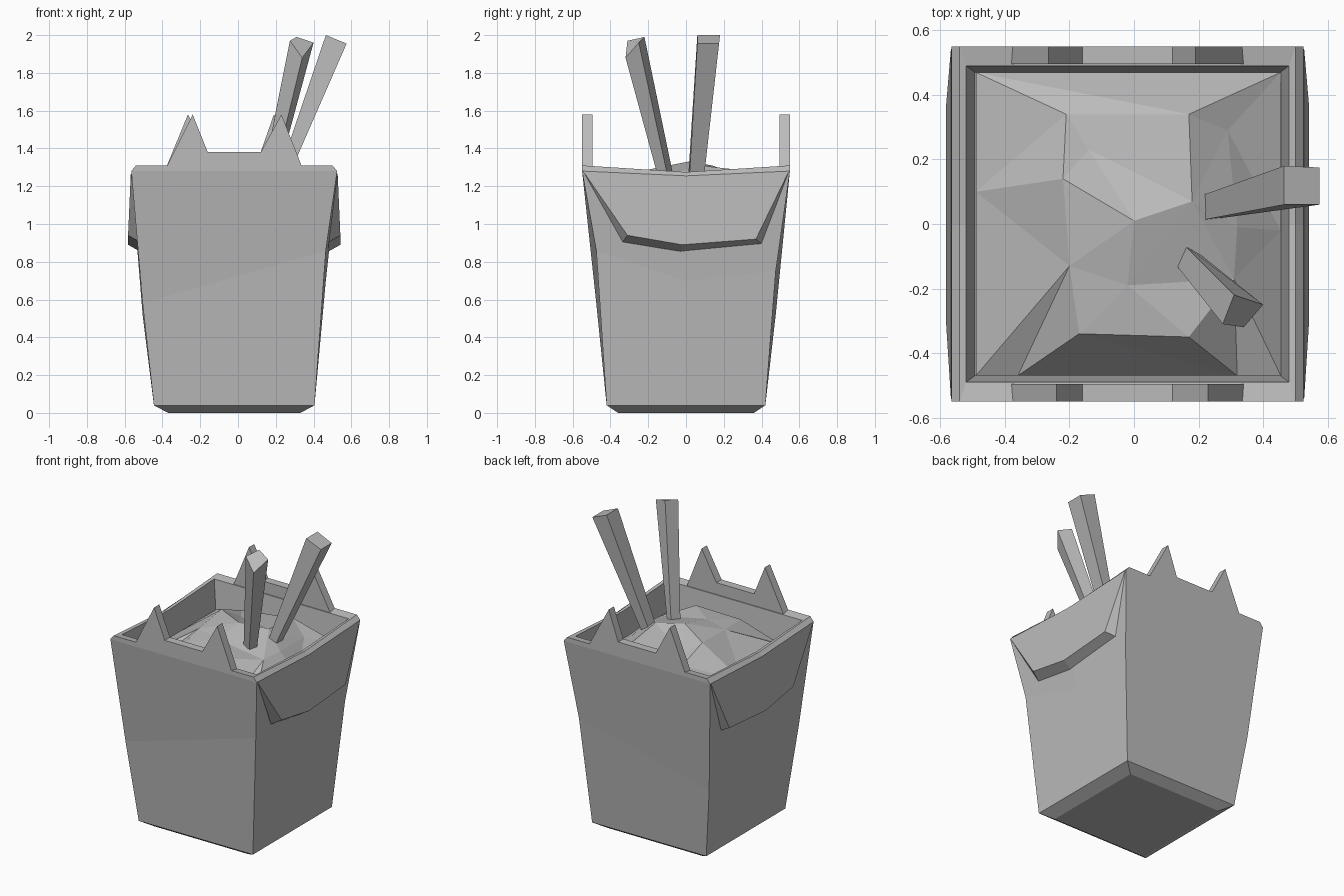
import bpy, bmesh
from mathutils import Vector, geometry

cube = bpy.data.objects.get("Cube")
if cube:
    bpy.data.objects.remove(cube, do_unlink=True)

card = bpy.data.materials.new("plain_grey")
card.use_nodes = True
grey = (0.5, 0.5, 0.5, 1)
card.diffuse_color = grey
card.node_tree.nodes["Principled BSDF"].inputs["Base Color"].default_value = grey

CENTRE = -0.02  # middle of the box in x


def make_object(name, points, faces, fix_normals=True):
    """Flat shaded mesh object from points and faces."""
    bm = bmesh.new()
    verts = [bm.verts.new(p) for p in points]
    for face in faces:
        bm.faces.new([verts[i] for i in face])
    if fix_normals:
        bmesh.ops.recalc_face_normals(bm, faces=bm.faces)
    mesh = bpy.data.meshes.new(name)
    bm.to_mesh(mesh)
    bm.free()
    mesh.materials.append(card)
    obj = bpy.data.objects.new(name, mesh)
    bpy.context.collection.objects.link(obj)
    return obj


def loft(name, loops, cap_start=True, cap_end=True):
    """Skin a list of equal-length loops, optionally capped."""
    count = len(loops[0])
    points = [p for loop in loops for p in loop]
    faces = []
    for row in range(len(loops) - 1):
        for i in range(count):
            j = (i + 1) % count
            a, b = row * count, (row + 1) * count
            faces.append((a + i, a + j, b + j, b + i))
    if cap_start:
        faces.append(tuple(range(count)))
    if cap_end:
        faces.append(tuple(range(len(points) - count, len(points))))
    return make_object(name, points, faces)


def box_loop(half_x, half_y, z, side_z=None, fold=(0, 0, 0, 0)):
    """Rectangle with an extra point halfway along each side wall."""
    left, right = CENTRE - half_x, CENTRE + half_x
    side_z = z if side_z is None else side_z
    fl, fr, br, bl = (z + f for f in fold)
    return [(left, -half_y, fl), (right, -half_y, fr),
            (right, 0, side_z), (right, half_y, br),
            (left, half_y, bl), (left, 0, side_z)]


# Carton: tapered outside, slanted fold, chamfered rim and inner wall
loft("carton", [
    box_loop(0.35, 0.36, 0),
    box_loop(0.425, 0.42, 0.04),
    box_loop(0.485, 0.475, 0.7, fold=(-0.12, 0.16, 0.05, -0.18)),
    box_loop(0.545, 0.55, 1.28, 1.255),
    box_loop(0.52, 0.55, 1.31, 1.275),
    box_loop(0.5, 0.49, 1.3, 1.275),
    box_loop(0.473, 0.47, 1.08),
])


# Closing tabs: two spikes joined by a low strip, front and back
def tabs(name, y_out, y_in, left_peak, right_peak):
    profile = [(-0.38, 1.3), (left_peak, 1.58), (-0.16, 1.38),
               (0.12, 1.38), (right_peak, 1.58), (0.34, 1.3)]
    loft(name, [[(x, y, z) for x, z in profile] for y in (y_out, y_in)])


tabs("front_tabs", -0.55, -0.495, -0.24, 0.23)
tabs("back_tabs", 0.55, 0.495, -0.265, 0.19)

# Side flaps: folded down over the side walls
outer_edge = [(-0.31, 0.94), (-0.02, 0.89), (0.37, 0.92)]
inner_edge = [(-0.335, 0.905), (-0.03, 0.855), (0.4, 0.895)]
top_edge = [(-0.545, 1.28), (0, 1.255), (0.545, 1.28)]
for name, side in (("left_flap", 1), ("right_flap", -1)):
    points = []
    for edge, reach in ((top_edge, 0.547), (outer_edge, 0.562), (inner_edge, 0.5)):
        points += [(CENTRE + side * reach, y, z) for y, z in edge]
    panels = [(r + i, r + i + 1, r + i + 4, r + i + 3) for r in (0, 3) for i in (0, 1)]
    ends = [(0, 3, 6), (2, 8, 5)]
    back = [(0, 6, 7, 1), (1, 7, 8, 2)]
    make_object(name, points, panels + ends + back)

# Food: faceted mound inside the carton
mound = [(0, 0.01, 1.33), (-0.2, -0.13, 1.29), (-0.22, 0.14, 1.31),
         (-0.14, 0.23, 1.25), (-0.21, 0.34, 1.23), (0.17, 0.34, 1.28),
         (0.29, 0.29, 1.2), (0.18, 0.07, 1.31), (0.32, -0.01, 1.23),
         (-0.02, -0.19, 1.29), (-0.17, -0.34, 1.27), (0.17, -0.35, 1.27),
         (0.31, -0.17, 1.23)]
border = [(-0.49, -0.47), (-0.36, -0.47), (0.32, -0.47), (0.455, -0.47),
          (0.455, -0.02), (0.455, 0.47), (-0.49, 0.47), (-0.49, 0.1)]
mound += [(x, y, 1.11) for x, y in border]
flat = [Vector(p[:2]) for p in mound]
triangles = geometry.delaunay_2d_cdt(flat, [], [], 0, 0.0001)[2]
make_object("food", mound, triangles, fix_normals=False)

# Chopsticks: tapered square bars leaning out of the food
loft("back_chopstick", [
    [(0.2, 0.01, 1.22), (0.2, 0.085, 1.22), (0.245, 0.09, 1.2), (0.245, 0.015, 1.2)],
    [(0.465, 0.06, 2), (0.465, 0.18, 2), (0.575, 0.175, 1.955), (0.575, 0.06, 1.955)],
])
loft("front_chopstick", [
    [(0.125, -0.12, 1.22), (0.15, -0.06, 1.22), (0.2, -0.09, 1.22), (0.18, -0.14, 1.22)],
    [(0.275, -0.31, 1.97), (0.31, -0.22, 1.99), (0.4, -0.25, 1.96), (0.34, -0.32, 1.88)],
])
